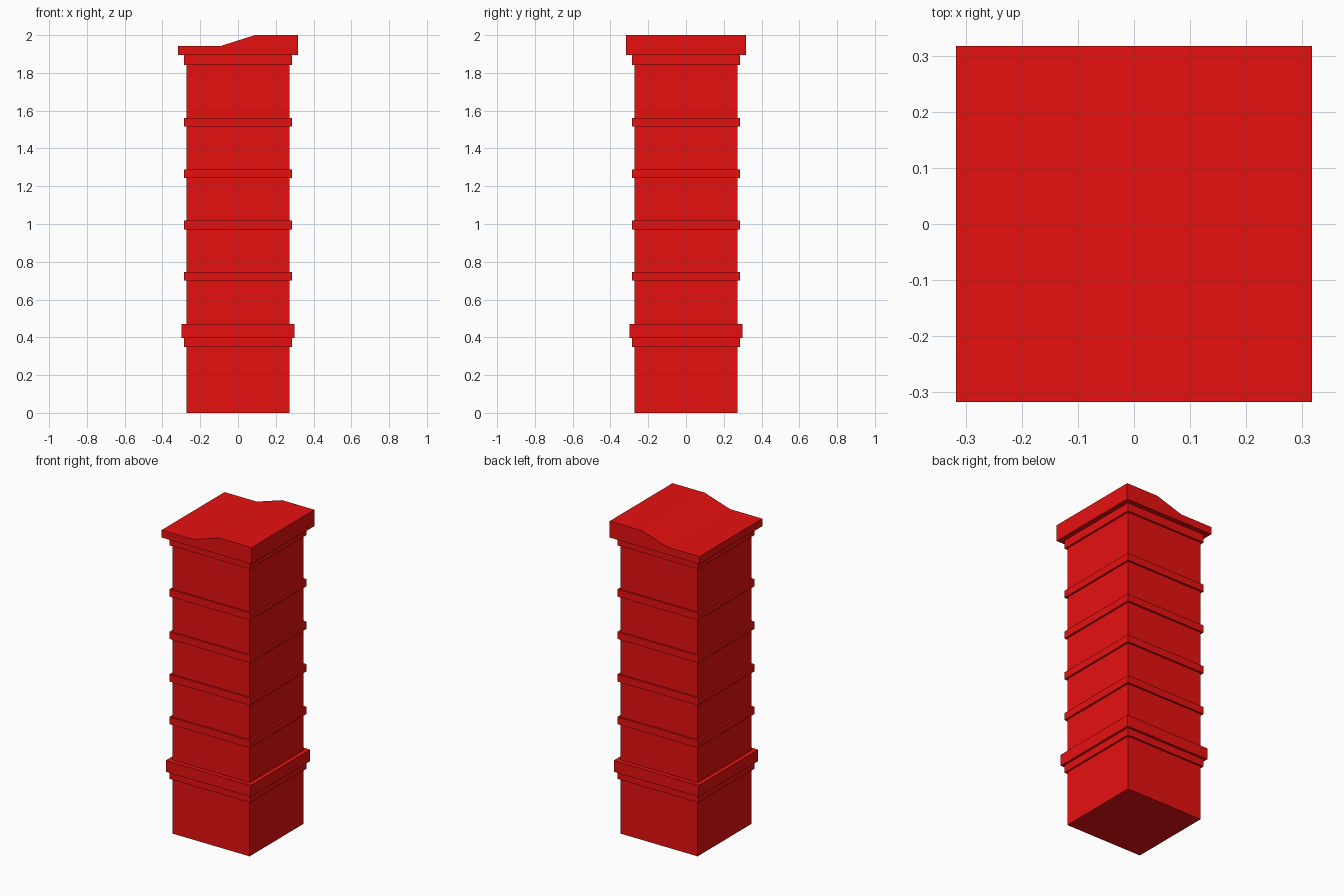
import bpy, bmesh

if "Cube" in bpy.data.objects:
    bpy.data.objects.remove(bpy.data.objects["Cube"])

red = bpy.data.materials.new("red_paint")
red.diffuse_color = (0.8, 0.005, 0.005, 1)
red.use_nodes = True
red.node_tree.nodes["Principled BSDF"].inputs["Base Color"].default_value = red.diffuse_color


def extrude_profile(name, profile, half_depth):
    """Extrude an x-z outline along y, centred on y = 0."""
    bm = bmesh.new()
    face = bm.faces.new([bm.verts.new((x, -half_depth, z)) for x, z in profile])
    grown = bmesh.ops.extrude_face_region(bm, geom=[face], use_keep_orig=True)
    moved = [v for v in grown["geom"] if isinstance(v, bmesh.types.BMVert)]
    bmesh.ops.translate(bm, verts=moved, vec=(0, 2 * half_depth, 0))
    bmesh.ops.recalc_face_normals(bm, faces=bm.faces)
    mesh = bpy.data.meshes.new(name)
    bm.to_mesh(mesh)
    bm.free()
    mesh.materials.append(red)
    obj = bpy.data.objects.new(name, mesh)
    bpy.context.collection.objects.link(obj)
    return obj


def square_block(name, half, z0, z1):
    return extrude_profile(name, [(-half, z0), (half, z0), (half, z1), (-half, z1)], half)


# Main square shaft
square_block("shaft", 0.273, 0, 1.895)

# Plinth moulding: thin lower band and wide ledge
square_block("plinth_band", 0.285, 0.35, 0.397)
square_block("plinth_ledge", 0.30, 0.397, 0.47)

# Evenly spaced bands up the shaft
for i in range(4):
    z = 0.70 + i * 0.2717
    square_block(f"shaft_band_{i + 1}", 0.285, z, z + 0.046)

# Neck band under the cap
square_block("neck_band", 0.285, 1.842, 1.895)

# Cap with a sloped step across its top
c = 0.317
extrude_profile("cap", [(-c, 1.895), (c, 1.895), (c, 2.0), (0.09, 2.0),
                        (-0.09, 1.943), (-c, 1.943)], c)
